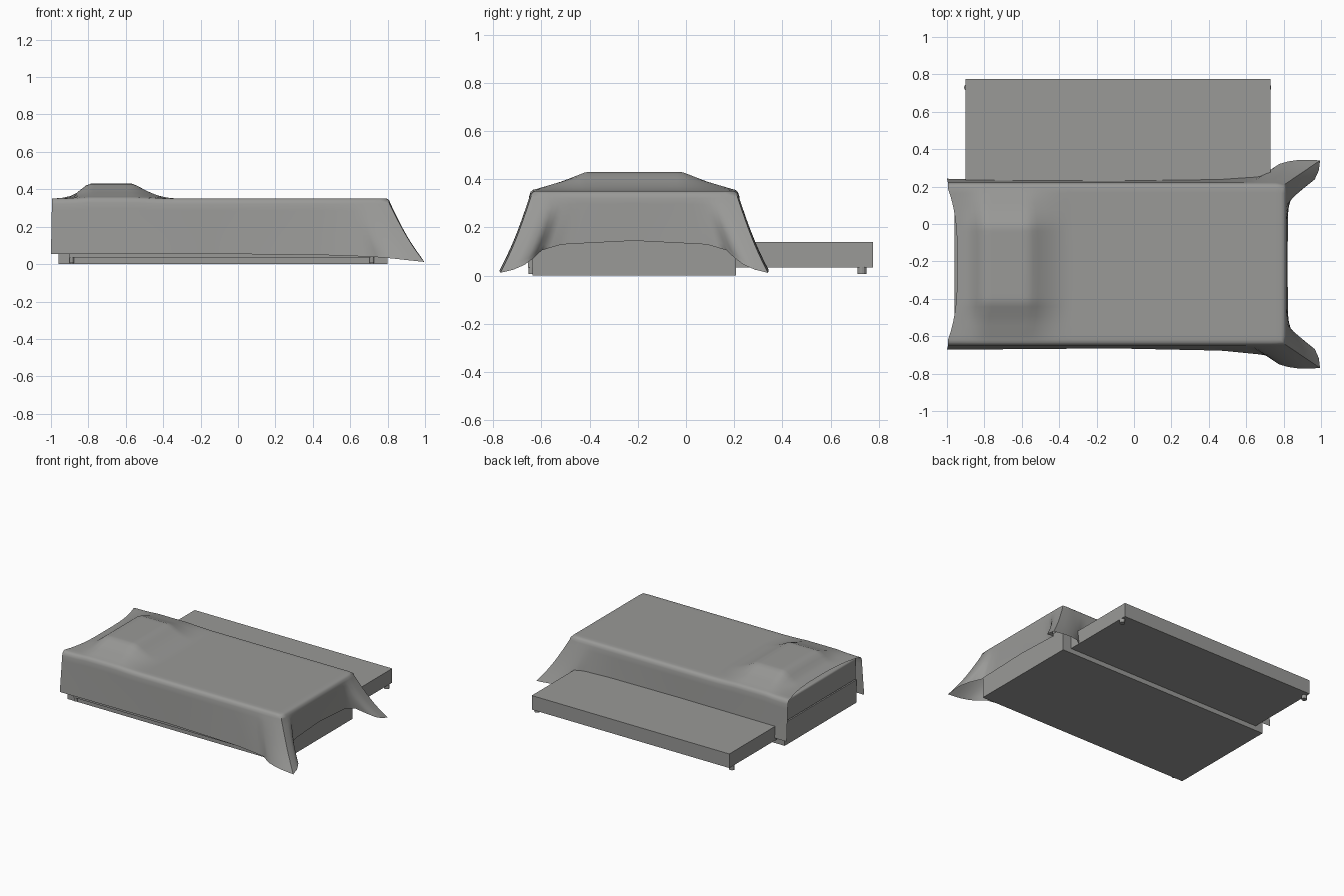
import bpy, bmesh, math
from mathutils import Vector

if "Cube" in bpy.data.objects:
    bpy.data.objects.remove(bpy.data.objects["Cube"])

YC = -0.215                       # centre line of the bed

grey = bpy.data.materials.new("warm grey")
grey.diffuse_color = (0.32, 0.32, 0.31, 1)
grey.use_nodes = True
grey.node_tree.nodes["Principled BSDF"].inputs["Base Color"].default_value = grey.diffuse_color


def box(name, x, y, z, bevel=0.0):
    bpy.ops.mesh.primitive_cube_add(size=1, location=[sum(a) / 2 for a in (x, y, z)])
    ob = bpy.context.object
    ob.name = name
    ob.scale = (x[1] - x[0], y[1] - y[0], z[1] - z[0])
    bpy.ops.object.transform_apply(location=False, rotation=False, scale=True)
    ob.data.materials.append(grey)
    if bevel:
        m = ob.modifiers.new("soft edge", 'BEVEL')
        m.width, m.segments = bevel, 3
        bpy.ops.object.shade_smooth_by_angle()
    return ob


def interp(table, s):
    """Piecewise linear lookup of a value or tuple."""
    if s <= table[0][0]:
        return Vector(table[0][1])
    for (a, va), (b, vb) in zip(table, table[1:]):
        if s <= b:
            return Vector(va).lerp(Vector(vb), (s - a) / (b - a))
    return Vector(table[-1][1])


# Bed base, mattress and pillow
box("bed_base", (-0.96, 0.80), (-0.637, 0.208), (0, 0.17))
box("mattress", (-0.96, 0.80), (-0.637, 0.208), (0.172, 0.335), 0.012)
box("pillow", (-0.86, -0.54), (YC - 0.2, YC + 0.2), (0.335, 0.385), 0.02)

# Pulled-out drawer at the back, closed drawer front, and their feet
box("pull_out_drawer", (-0.90, 0.73), (0.20, 0.775), (0.035, 0.14))
box("closed_drawer_front", (-0.90, 0.73), (-0.655, -0.63), (0.035, 0.14))
for i, x in enumerate((-0.89, 0.715)):
    for tag, y in (("back", 0.73), ("front", -0.642)):
        bpy.ops.mesh.primitive_cylinder_add(vertices=12, radius=0.019 if tag == "back" else 0.012,
                                            depth=0.03, location=(x, y, 0.022))
        bpy.context.object.name = f"{tag}_drawer_foot_{i}"
        bpy.context.object.data.materials.append(grey)

# Blanket: top grid with pillow bump, plus a skirt on three sides
NX, NY, HX, HD = 64, 32, 0.785, 0.405
BUMP_X = [(-0.95, (0, 0)), (-0.88, (0.2, 0)), (-0.80, (1, 0)), (-0.56, (1, 0)),
          (-0.48, (0.45, 0)), (-0.42, (0.15, 0)), (-0.36, (0, 0))]
BUMP_D = [(0.2, (1, 0)), (0.3, (0.5, 0)), (0.41, (0.08, 0)), (0.42, (0, 0))]
# hem position (x, distance from centre, z) by distance from the foot corner
SIDE_HEM = [(0.0, (0.995, 0.555, 0.012)), (0.05, (0.90, 0.56, 0.022)),
            (0.10, (0.79, 0.545, 0.034)), (0.17, (0.70, 0.485, 0.04)),
            (0.35, (0.47, 0.462, 0.048)), (0.9, (-0.11, 0.45, 0.055)),
            (1.77, (-1.0, 0.457, 0.055))]
FOOT_HEM = [(0.0, (0.995, 0.555, 0.012)), (0.035, (0.985, 0.48, 0.03)),
            (0.065, (0.95, 0.43, 0.06)), (0.10, (0.85, 0.385, 0.105)),
            (0.16, (0.825, 0.30, 0.13)), (0.405, (0.82, 0.0, 0.145))]

bm = bmesh.new()
grid = []
for i in range(NX + 1):
    row = []
    for j in range(NY + 1):
        d = HD * (2 * j / NY - 1)
        head = -0.945 - 0.05 * abs(d / HD) ** 3
        x = head + (HX - head) * i / NX
        z = 0.352 + 0.078 * interp(BUMP_X, x)[0] * interp(BUMP_D, abs(d))[0]
        row.append(bm.verts.new((x, YC + d, z)))
    grid.append(row)
for i in range(NX):
    for j in range(NY):
        bm.faces.new((grid[i][j], grid[i + 1][j], grid[i + 1][j + 1], grid[i][j + 1]))

ROLL = [(0.014, -0.003), (0.025, -0.012), (0.031, -0.030)]   # rounded upper edge
rim = ([(v[0], 0, -1) for v in grid]
       + [(v, 1, 0) for v in grid[NX][1:NY]]
       + [(v[NY], 0, 1) for v in reversed(grid)])
columns = []
for k, (v, nx, ny) in enumerate(rim):
    p = v.co.copy()
    d = p.y - YC
    sgn = 1 if d > 0 else -1
    hem = interp(FOOT_HEM, HD - abs(d)) if nx else interp(SIDE_HEM, HX - p.x)
    hem = Vector((hem[0], YC + sgn * hem[1], hem[2]))
    n = Vector((nx, ny, 0))
    if v in (grid[NX][0], grid[NX][NY]):
        n = Vector((0.8, 0.8 * sgn, 0))
    col = [v]
    for out, dz in ROLL:
        q = p + n * out + Vector((0, 0, dz))
        col.append(bm.verts.new(q))
    for s in range(1, 9):
        t = s / 8
        r = q.lerp(hem, t)
        r.z -= 0.02 * math.sin(math.pi * t) * (1 if abs(hem.x - p.x) > 0.1 else 0.2)
        col.append(bm.verts.new(r))
    columns.append(col)
for a, b in zip(columns, columns[1:]):
    for s in range(len(a) - 1):
        bm.faces.new((a[s], a[s + 1], b[s + 1], b[s]))
bmesh.ops.recalc_face_normals(bm, faces=bm.faces)
top = grid[NX // 2][NY // 2]
if top.link_faces[0].normal.z < 0:
    bmesh.ops.reverse_faces(bm, faces=bm.faces)
mesh = bpy.data.meshes.new("blanket")
bm.to_mesh(mesh)
bm.free()
mesh.materials.append(grey)
blanket = bpy.data.objects.new("blanket", mesh)
bpy.context.collection.objects.link(blanket)
for ob in bpy.context.selected_objects:
    ob.select_set(False)
blanket.select_set(True)
bpy.context.view_layer.objects.active = blanket
bpy.ops.object.shade_smooth_by_angle(angle=math.radians(60))
